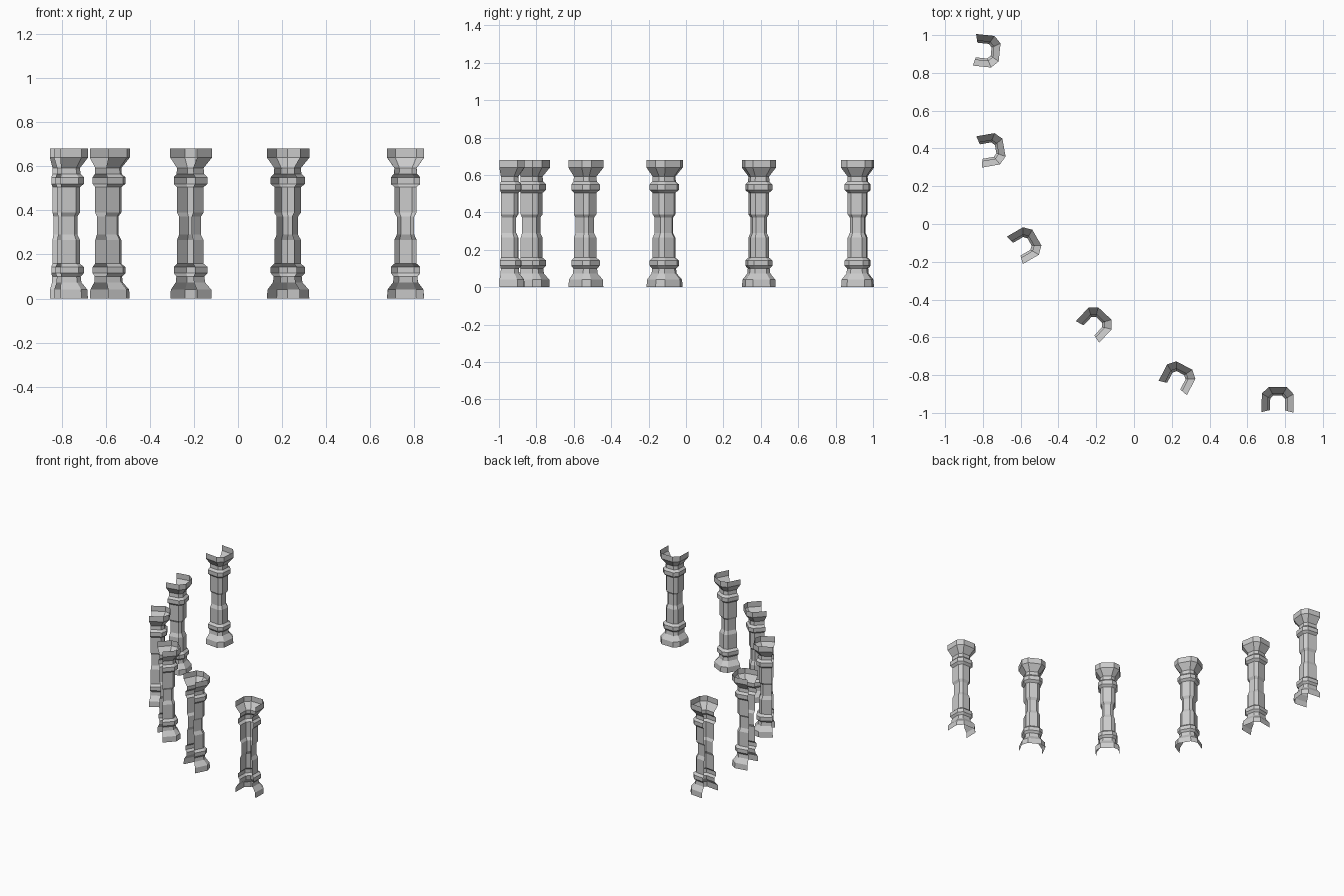
import bpy, bmesh
from math import radians, cos, sin

if "Cube" in bpy.data.objects:
    bpy.data.objects.remove(bpy.data.objects["Cube"])

# Column profile: (half width, height)
PROFILE = [(0.083, 0.0), (0.081, 0.04), (0.056, 0.073), (0.053, 0.10), (0.066, 0.115),
           (0.066, 0.143), (0.050, 0.158), (0.050, 0.265), (0.039, 0.29), (0.039, 0.372),
           (0.050, 0.39), (0.050, 0.505), (0.066, 0.52), (0.066, 0.55), (0.052, 0.565),
           (0.050, 0.592), (0.084, 0.64), (0.084, 0.68)]

# Placement along the arc: x, y, direction the closed face points (degrees)
COLUMNS = [(-0.795, 0.917, -6), (-0.771, 0.390, 10), (-0.587, -0.114, 30),
           (-0.212, -0.535, 47), (0.228, -0.824, 63), (0.760, -0.947, 89)]


def section(r):
    """Open chamfered half column; u points to the closed face."""
    back = -(0.029 + 0.25 * r)
    c = 0.57 * r
    return [(back, -r), (c, -r), (r, -c), (r, c), (c, r), (back, r)]


def half_column(name, x, y, angle):
    a = radians(angle)
    bm = bmesh.new()
    rings = []
    for r, z in PROFILE:
        rings.append([bm.verts.new((x + u * cos(a) - v * sin(a),
                                    y + u * sin(a) + v * cos(a), z))
                      for u, v in section(r)])
    for lo, hi in zip(rings, rings[1:]):
        for i in range(len(lo) - 1):
            bm.faces.new((lo[i], lo[i + 1], hi[i + 1], hi[i]))
    mesh = bpy.data.meshes.new(name)
    bm.to_mesh(mesh)
    bm.free()
    obj = bpy.data.objects.new(name, mesh)
    bpy.context.collection.objects.link(obj)


# Six half columns standing on the arc
for n, (x, y, angle) in enumerate(COLUMNS, 1):
    half_column(f"half_column_{n}", x, y, angle)
